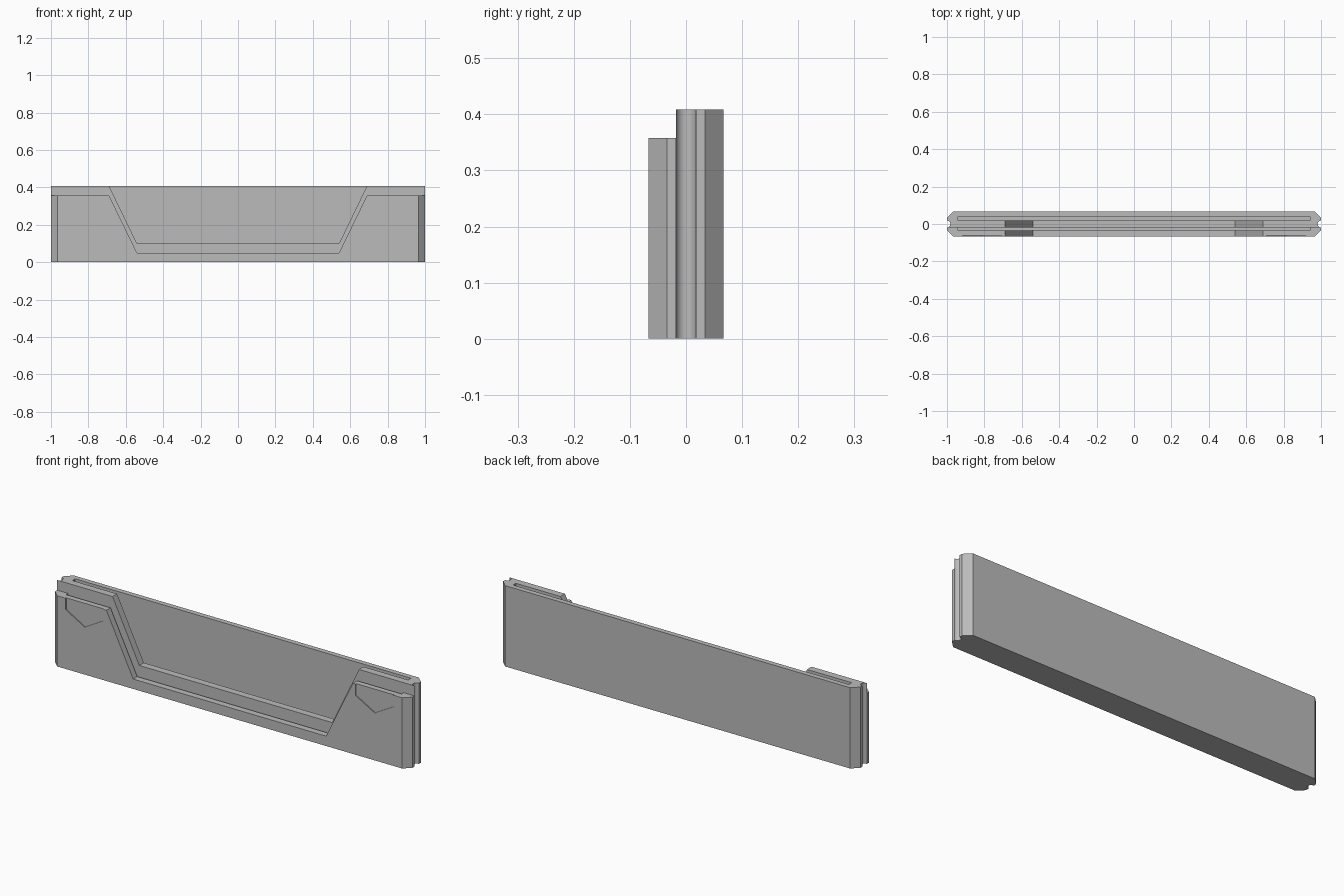
import bpy, bmesh, math
from mathutils import Vector

if "Cube" in bpy.data.objects:
    bpy.data.objects.remove(bpy.data.objects["Cube"])

grey = bpy.data.materials.new("plain grey")
grey.use_nodes = True
colour = (0.5, 0.5, 0.5, 1)
grey.diffuse_color = colour
grey.node_tree.nodes["Principled BSDF"].inputs["Base Color"].default_value = colour


def prism(name, outline, start, end, along):
    """Extrude a closed 2D outline along z (plan) or y (elevation)."""
    bm = bmesh.new()
    place = (lambda u, v: (u, v, start)) if along == "z" else (lambda u, v: (u, start, v))
    face = bm.faces.new([bm.verts.new(place(u, v)) for u, v in outline])
    step = Vector((0, 0, end - start)) if along == "z" else Vector((0, end - start, 0))
    result = bmesh.ops.extrude_face_region(bm, geom=[face])
    bmesh.ops.translate(bm, vec=step, verts=[g for g in result["geom"] if isinstance(g, bmesh.types.BMVert)])
    bmesh.ops.recalc_face_normals(bm, faces=bm.faces)
    mesh = bpy.data.meshes.new(name)
    bm.to_mesh(mesh)
    bm.free()
    mesh.materials.append(grey)
    obj = bpy.data.objects.new(name, mesh)
    bpy.context.collection.objects.link(obj)
    return obj


def mirrored(half):
    """Close a half outline by mirroring it across x = 0."""
    return half + [(-x, y) for x, y in reversed(half)]


def rectangle(half_width, low, high):
    return mirrored([(half_width, low), (half_width, high)])


def cut(target, cutter):
    bpy.context.view_layer.objects.active = target
    mod = target.modifiers.new("cut", "BOOLEAN")
    mod.operation = "DIFFERENCE"
    mod.solver = "EXACT"
    mod.object = cutter
    bpy.ops.object.modifier_apply(modifier=mod.name)
    bpy.data.objects.remove(cutter)


def window(sill, top, y_front, y_back):
    """Trapezoid cutter with sloped sides, running past the top edge."""
    slope = 0.15 / (top - sill)
    outline = mirrored([(0.54, sill), (0.69 + slope * 0.05, top + 0.05)])
    return prism("window_cutter", outline, y_front, y_back, "y")


HALF, CHAMFER, WALL, GROOVE = 0.067, 0.034, 0.034, 0.018
FRONT_TOP, BACK_TOP, SLOT_FLOOR = 0.358, 0.409, 0.03

# Back holder: chamfered rear corners and a round groove down each end
arc = [(1 - GROOVE * math.cos(a), GROOVE * math.sin(a))
       for a in (math.radians(-90 + i * 15) for i in range(13))]
back_holder = prism("back_holder", mirrored(arc + [(1, WALL), (1 - CHAMFER, HALF)]), 0, BACK_TOP, "z")
cut(back_holder, prism("slot_cutter", rectangle(0.94, GROOVE, 0.041), SLOT_FLOOR, 0.6, "z"))
cut(back_holder, window(0.1, BACK_TOP, -0.1, 0.03))

# Front holder: lower panel with a slot behind it
front_holder = prism("front_holder", mirrored([(1 - CHAMFER, -HALF), (1, -WALL), (1, -GROOVE)]),
                     0, FRONT_TOP, "z")
cut(front_holder, prism("slot_cutter", rectangle(0.94, -WALL, 0.01), SLOT_FLOOR, 0.6, "z"))
cut(front_holder, window(0.05, FRONT_TOP, -0.1, 0.03))

# Shallow pointed recesses in the upper front corners
for side in (-1, 1):
    shield = [(0.705, 0.4), (0.705, 0.3), (0.812, 0.24), (0.918, 0.3), (0.918, 0.4)]
    cut(front_holder, prism("recess_cutter", [(side * x, z) for x, z in shield], -0.1, -HALF + 0.005, "y"))

# Smooth the round grooves, keep every corner sharp
bpy.ops.object.select_all(action="DESELECT")
for part in (back_holder, front_holder):
    part.select_set(True)
bpy.context.view_layer.objects.active = back_holder
bpy.ops.object.shade_smooth_by_angle(angle=math.radians(30))
